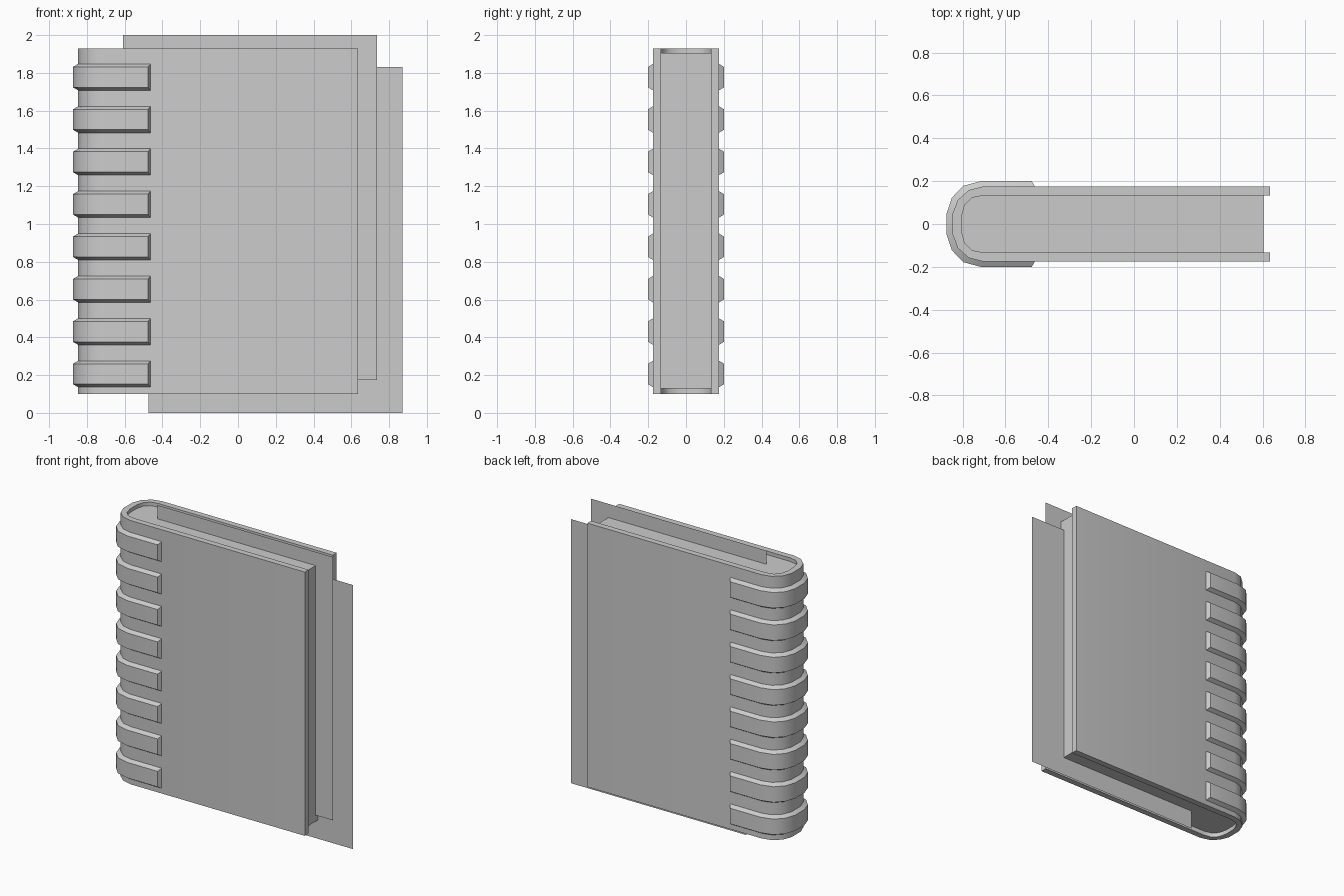
import bpy, bmesh, math

if "Cube" in bpy.data.objects:
    bpy.data.objects.remove(bpy.data.objects["Cube"])


def u_path(half):
    """Mirror a half profile (open end first, spine last) into a full U."""
    return half + [(x, -y) for x, y in reversed(half)]


def finish(name, bm, smooth=False):
    bmesh.ops.recalc_face_normals(bm, faces=bm.faces)
    me = bpy.data.meshes.new(name)
    bm.to_mesh(me)
    bm.free()
    ob = bpy.data.objects.new(name, me)
    bpy.context.collection.objects.link(ob)
    if smooth:
        bpy.ops.object.select_all(action='DESELECT')
        ob.select_set(True)
        bpy.context.view_layer.objects.active = ob
        bpy.ops.object.shade_smooth_by_angle(angle=math.radians(35))
    return ob


def u_strip(name, outer, inner, zc, outer_h, inner_h):
    """Sweep a four-sided section along a U between two profiles."""
    bm = bmesh.new()
    rings = []
    for (ox, oy), (ix, iy) in zip(outer, inner):
        rings.append([bm.verts.new(p) for p in (
            (ox, oy, zc - outer_h), (ox, oy, zc + outer_h),
            (ix, iy, zc + inner_h), (ix, iy, zc - inner_h))])
    for a, b in zip(rings, rings[1:]):
        for i in range(4):
            j = (i + 1) % 4
            bm.faces.new((a[i], a[j], b[j], b[i]))
    bm.faces.new(rings[0])
    bm.faces.new(rings[-1])
    return finish(name, bm, True)


# Curved spine profiles, from the flat side round to the middle
out_curve = [(-0.705, 0.175), (-0.771, 0.158), (-0.822, 0.112), (-0.846, 0.05)]
in_curve = [(-0.705, 0.133), (-0.757, 0.122), (-0.79, 0.088), (-0.804, 0.036)]
rib_curve = [(-0.71, 0.201), (-0.797, 0.178), (-0.85, 0.122), (-0.874, 0.05)]

# Cover
u_strip("cover", u_path([(0.635, 0.175)] + out_curve),
        u_path([(0.635, 0.133)] + in_curve), 1.015, 0.915, 0.915)

# Page block filling the cover
bm = bmesh.new()
base = bm.faces.new([bm.verts.new((x, y, 0.13))
                     for x, y in u_path([(0.605, 0.133)] + in_curve)])
top = bmesh.ops.extrude_face_region(bm, geom=[base], use_keep_orig=True)
bmesh.ops.translate(bm, vec=(0, 0, 1.775),
                    verts=[v for v in top["geom"] if isinstance(v, bmesh.types.BMVert)])
finish("page_block", bm)

# Raised spine bands with bevelled edges
for i in range(8):
    u_strip(f"spine_band_{i + 1}", u_path([(-0.477, 0.201)] + rib_curve),
            u_path([(-0.463, 0.175)] + out_curve),
            0.206 + 0.2245 * i, 0.054, 0.07)

# Loose sheets sticking out of the pages
for name, x0, x1, z0, z1, y in (("upper_sheet", -0.61, 0.737, 0.173, 2.0, -0.013),
                                ("lower_sheet", -0.475, 0.872, 0.0, 1.832, 0.013)):
    bm = bmesh.new()
    bm.faces.new([bm.verts.new(p) for p in (
        (x0, y, z0), (x1, y, z0), (x1, y, z1), (x0, y, z1))])
    finish(name, bm)
